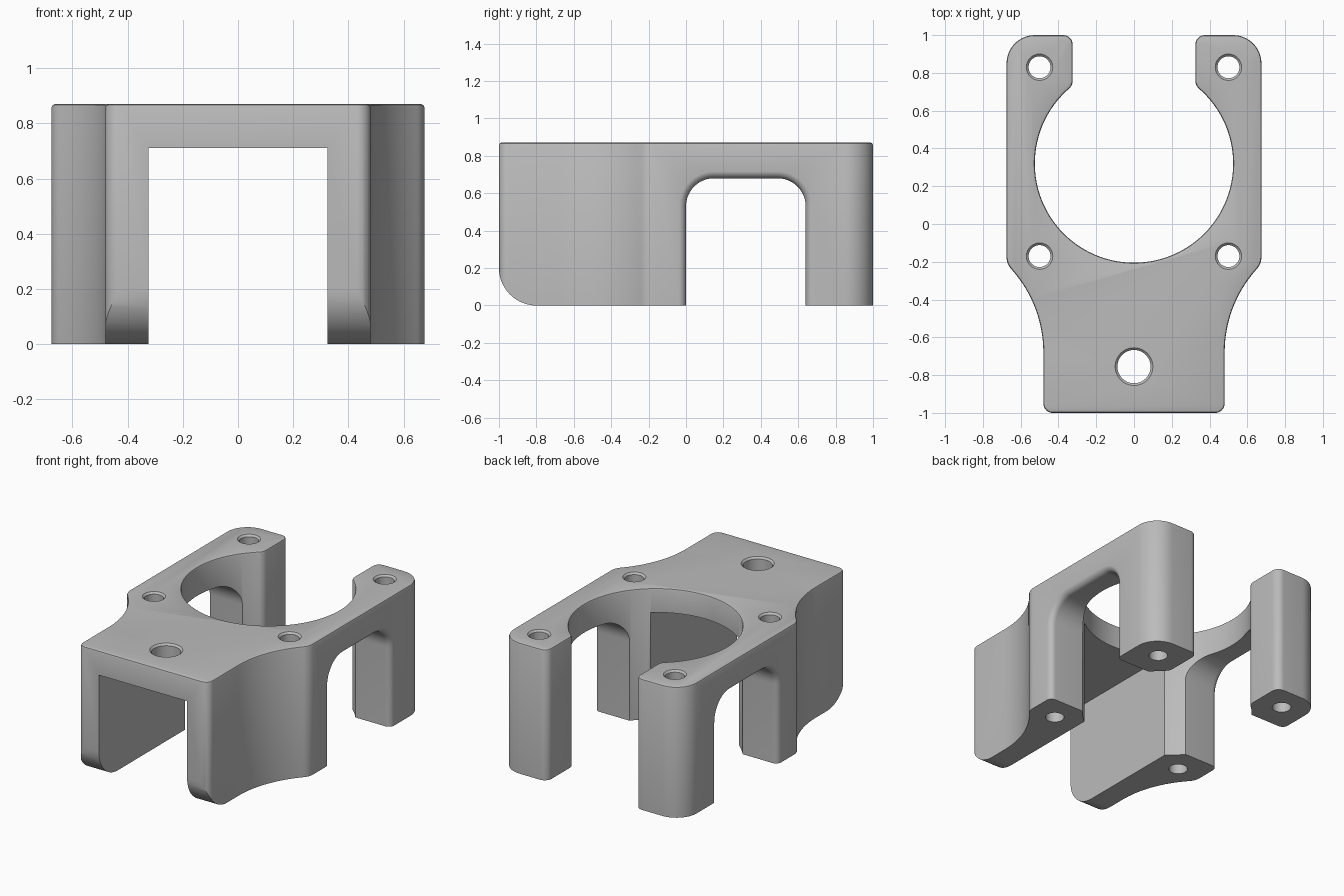
import bpy, bmesh, math
from mathutils import Vector, Matrix

if "Cube" in bpy.data.objects:
    bpy.data.objects.remove(bpy.data.objects["Cube"], do_unlink=True)

HEIGHT, CHAMFER = 0.87, 0.012
BORE_Y, BORE_R = 0.32, 0.525

grey = bpy.data.materials.new("plain grey")
grey.use_nodes = True
colour = (0.5, 0.5, 0.5, 1)
grey.diffuse_color = colour
grey.node_tree.nodes["Principled BSDF"].inputs["Base Color"].default_value = colour


def rounded(corners, steps=10):
    """Round each (x, y, radius) corner of an open path with a tangent arc."""
    pts = []
    for i, (x, y, r) in enumerate(corners):
        p = Vector((x, y))
        if r == 0:
            pts.append(p)
            continue
        a = (Vector(corners[i - 1][:2]) - p).normalized()
        b = (Vector(corners[i + 1][:2]) - p).normalized()
        half = a.angle(b) / 2
        centre = p + (a + b).normalized() * r / math.sin(half)
        start = p + a * r / math.tan(half) - centre
        end = p + b * r / math.tan(half) - centre
        turn = start.angle_signed(end)
        for k in range(steps + 1):
            pts.append(centre + Matrix.Rotation(-turn * k / steps, 2) @ start)
    return pts


def make(name, bm):
    bmesh.ops.recalc_face_normals(bm, faces=bm.faces)
    mesh = bpy.data.meshes.new(name)
    bm.to_mesh(mesh)
    bm.free()
    mesh.materials.append(grey)
    obj = bpy.data.objects.new(name, mesh)
    bpy.context.collection.objects.link(obj)
    return obj


def loft(name, rings):
    """Closed solid through matching rings of points."""
    bm = bmesh.new()
    loops = [[bm.verts.new(p) for p in ring] for ring in rings]
    n = len(loops[0])
    for lo, hi in zip(loops, loops[1:]):
        for i in range(n):
            j = (i + 1) % n
            bm.faces.new((lo[i], lo[j], hi[j], hi[i]))
    bm.faces.new(loops[0])
    bm.faces.new(loops[-1])
    return make(name, bm)


def circle(x, y, z, r, n=48):
    return [(x + r * math.cos(math.tau * k / n), y + r * math.sin(math.tau * k / n), z)
            for k in range(n)]


# Half outline: bore, rear tab, straight side, concave flank, front
half = []
for k in range(41):
    a = math.radians(-90 + 137 * k / 40)
    half.append((BORE_R * math.cos(a), BORE_Y + BORE_R * math.sin(a), 0))
slot = 0.325
half += [(slot, BORE_Y + math.sqrt(BORE_R ** 2 - slot ** 2), 0.06),
         (slot, 1, 0.05), (0.675, 1, 0.15), (0.675, -0.21, 0.1)]
flank_r = 0.658
for k in range(17):
    a = math.radians(139.2 + 40.8 * k / 16)
    half.append((0.48 + flank_r + flank_r * math.cos(a), -0.68 + flank_r * math.sin(a), 0))
half += [(0.48, -1, 0.05), (0, -1, 0)]
right = rounded(half)
left = [Vector((-p.x, p.y)) for p in reversed(right)]

# The outline meets itself on the centre line, so build one half and mirror it
bm = bmesh.new()
face = bm.faces.new([bm.verts.new((p.x, p.y, 0)) for p in right])
res = bmesh.ops.extrude_face_region(bm, geom=[face])
bmesh.ops.translate(bm, vec=(0, 0, HEIGHT),
                    verts=[v for v in res["geom"] if isinstance(v, bmesh.types.BMVert)])
bm.faces.ensure_lookup_table()
middle = [f for f in bm.faces if all(abs(v.co.x) < 1e-5 for v in f.verts)]
bmesh.ops.delete(bm, geom=middle, context="FACES_ONLY")
copy = bmesh.ops.duplicate(bm, geom=bm.verts[:] + bm.edges[:] + bm.faces[:])["geom"]
for v in copy:
    if isinstance(v, bmesh.types.BMVert):
        v.co.x = -v.co.x
bmesh.ops.remove_doubles(bm, verts=bm.verts, dist=1e-5)
bmesh.ops.recalc_face_normals(bm, faces=bm.faces)
seam = [e for e in bm.edges if all(abs(v.co.x) < 1e-5 for v in e.verts)
        and abs(e.verts[0].co.z - e.verts[1].co.z) < 1e-5]
bmesh.ops.dissolve_edges(bm, edges=seam)
rim = [e for e in bm.edges if all(v.co.z > HEIGHT - 1e-4 for v in e.verts)]
bmesh.ops.bevel(bm, geom=rim, offset=CHAMFER, segments=2, profile=0.5, affect="EDGES")
body = make("mounting_bracket", bm)

cutters = []

# Channel under the plate
w = slot
channel = [(-w, -0.1), (w, -0.1), (w, 0.71), (-w, 0.71)]
cutters.append(loft("channel_cutter", [[(x, y, z) for x, z in channel] for y in (-1.1, 0.3)]))


# Side arches with a rounded outer edge
def arch(x, d):
    path = [(-d, -0.1, 0), (-d, 0.68 + d, 0.15 + d),
            (0.64 + d, 0.68 + d, 0.15 + d), (0.64 + d, -0.1, 0)]
    return [(x, p.x, p.y) for p in rounded(path, 12)]


fillet = 0.04
for side in (-1, 1):
    rings = [arch(side * 0.2, 0)]
    for k in range(7):
        a = math.pi / 2 * k / 6
        rings.append(arch(side * (0.6755 - fillet + fillet * math.sin(a)),
                          fillet * (1 - math.cos(a))))
    rings.append(arch(side * 0.75, fillet))
    cutters.append(loft("arch_cutter", rings))

# Rounded lower front edge
R = 0.2
nose = [(-1.1, -0.1), (-1 + R, -0.1)]
nose += [(-1 + R - R * math.sin(a), R - R * math.cos(a))
         for a in (math.pi / 2 * k / 14 for k in range(15))]
nose += [(-1.1, R)]
cutters.append(loft("nose_cutter", [[(x, y, z) for y, z in nose] for x in (-0.8, 0.8)]))

# Screw holes with chamfered rims
holes = [(sx * 0.5, y, 0.058) for sx in (-1, 1) for y in (0.83, -0.17)] + [(0, -0.755, 0.088)]
for x, y, r in holes:
    cutters.append(loft("hole_cutter", [
        circle(x, y, -0.1, r), circle(x, y, HEIGHT - CHAMFER, r),
        circle(x, y, HEIGHT, r + CHAMFER), circle(x, y, HEIGHT + 0.1, r + CHAMFER)]))

# Apply the cuts and smooth the curved faces
bpy.ops.object.select_all(action="DESELECT")
bpy.context.view_layer.objects.active = body
body.select_set(True)
for cutter in cutters:
    cutter.hide_render = True
    mod = body.modifiers.new("cut", "BOOLEAN")
    mod.operation = "DIFFERENCE"
    mod.solver = "EXACT"
    mod.object = cutter
    bpy.ops.object.modifier_apply(modifier=mod.name)
    bpy.data.objects.remove(cutter, do_unlink=True)
bpy.ops.object.shade_smooth_by_angle(angle=math.radians(30))
